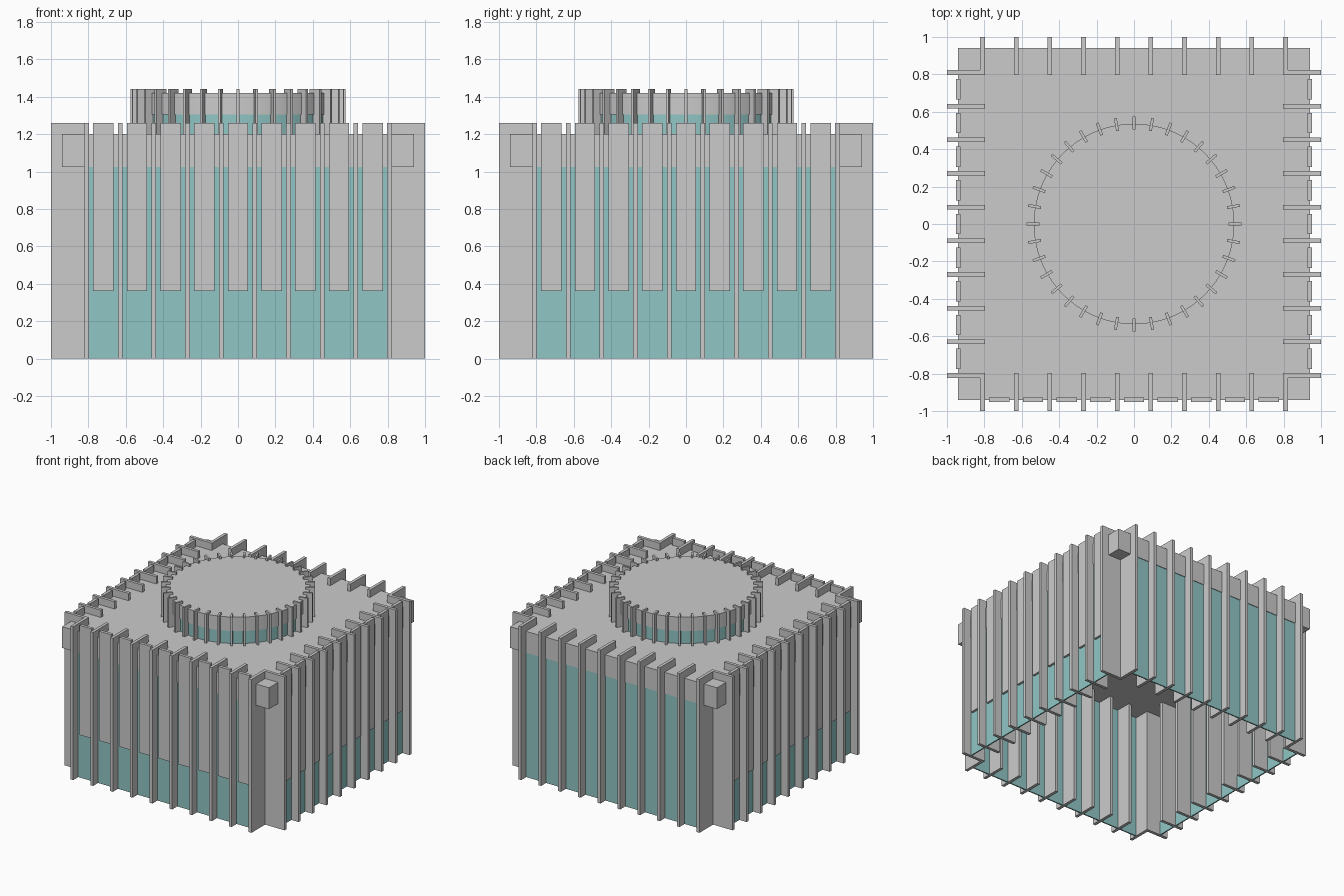
import bpy, bmesh
from math import pi, cos, sin
from mathutils import Matrix, Vector

if "Cube" in bpy.data.objects:
    bpy.data.objects.remove(bpy.data.objects["Cube"])

glass_mat = bpy.data.materials.new("teal_glass")
glass_mat.diffuse_color = (0.28, 0.57, 0.56, 1)
glass_mat.use_nodes = True
glass_mat.node_tree.nodes["Principled BSDF"].inputs["Base Color"].default_value = glass_mat.diffuse_color


def finish(name, bm, mat=None):
    me = bpy.data.meshes.new(name)
    bm.to_mesh(me)
    bm.free()
    ob = bpy.data.objects.new(name, me)
    bpy.context.collection.objects.link(ob)
    if mat:
        me.materials.append(mat)
    return ob


def add_box(bm, lo, hi, angle=0.0):
    """Axis-aligned box from lo to hi, then turned about z."""
    lo, hi = Vector(lo), Vector(hi)
    m = (Matrix.Rotation(angle, 4, 'Z') @ Matrix.Translation((lo + hi) / 2)
         @ Matrix.Diagonal((*(hi - lo), 1)))
    bmesh.ops.create_cube(bm, size=1, matrix=m)


def add_drum(name, r, z0, z1, mat=None):
    bm = bmesh.new()
    bmesh.ops.create_cone(bm, cap_ends=True, segments=72, radius1=r, radius2=r,
                          depth=z1 - z0, matrix=Matrix.Translation((0, 0, (z0 + z1) / 2)))
    ob = finish(name, bm, mat)
    for p in ob.data.polygons:
        p.use_smooth = len(p.vertices) == 4
    bpy.context.view_layer.objects.active = ob
    ob.select_set(True)
    bpy.ops.object.shade_smooth_by_angle()
    ob.select_set(False)


# Roof slab with deep fascia
bm = bmesh.new()
add_box(bm, (-0.94, -0.94, 1.025), (0.94, 0.94, 1.2))
finish("roof_slab", bm)

# Ten fins and one glass wall per side (angle 0 = front)
sides = {"front": 0, "right": pi / 2, "back": pi, "left": -pi / 2}
for side, a in sides.items():
    bm = bmesh.new()
    for i in range(10):
        x = -0.81 + 0.18 * i
        add_box(bm, (x - 0.0125, -1, 0), (x + 0.0125, -0.797, 1.26), a)
    finish(side + "_fins", bm)

    bm = bmesh.new()
    add_box(bm, (-0.8, -0.935, 0), (0.8, -0.925, 1.03), a)
    finish(side + "_glass", bm, glass_mat)

    # Hanging panels between fins, everywhere but the back
    if side != "back":
        bm = bmesh.new()
        for i in range(9):
            x = -0.72 + 0.18 * i
            add_box(bm, (x - 0.054, -0.953, 0.36), (x + 0.054, -0.928, 1.26), a)
        finish(side + "_panels", bm)

# Round lantern on the roof: glass drum, cap and radial fins
add_drum("lantern_glass", 0.53, 1.195, 1.32, glass_mat)
add_drum("lantern_cap", 0.536, 1.305, 1.42)
bm = bmesh.new()
for i in range(36):
    add_box(bm, (0.505, -0.0075, 1.2), (0.575, 0.0075, 1.44), i * pi / 18)
finish("lantern_fins", bm)
